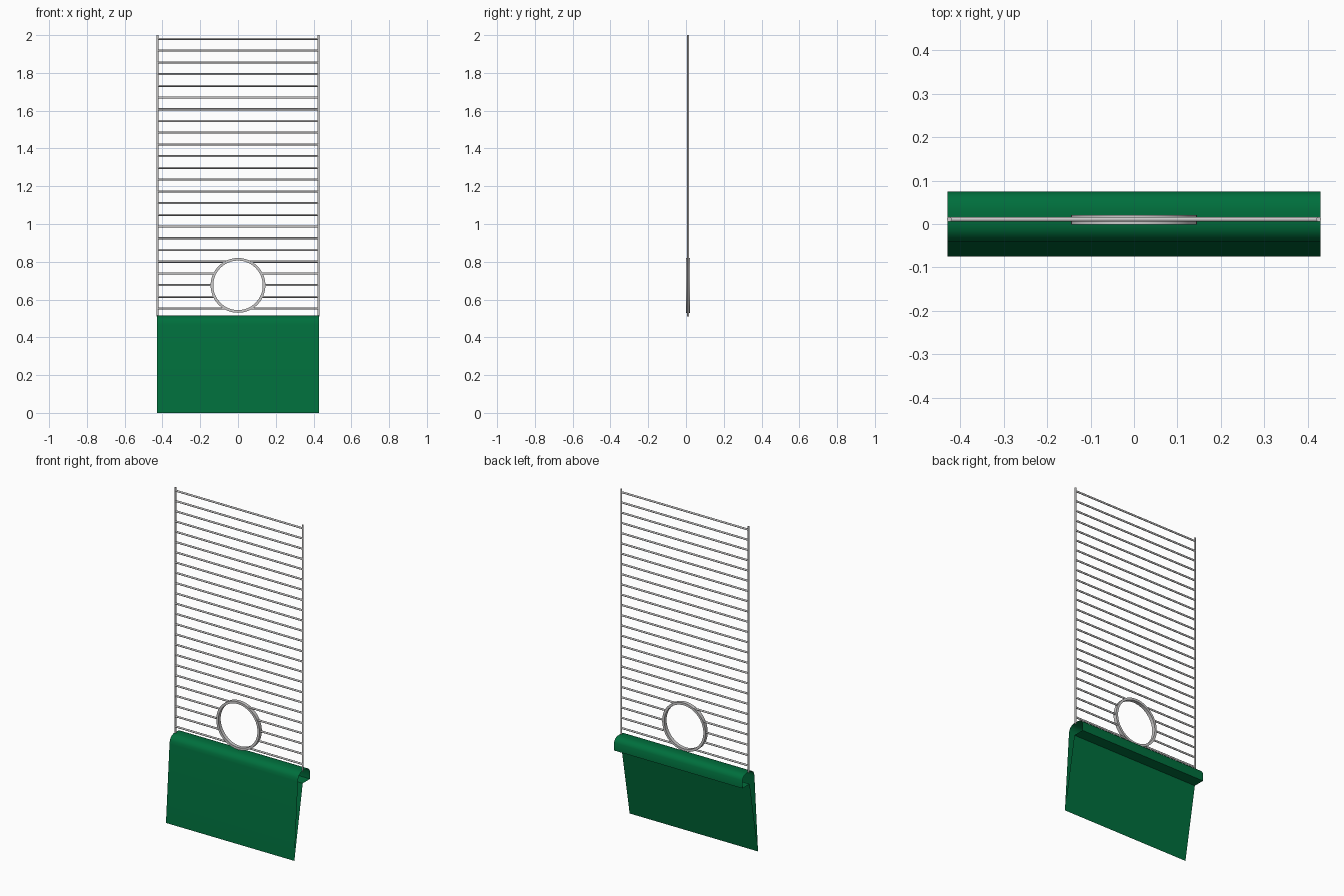
import bpy, bmesh, math
from mathutils import Vector, Matrix

if "Cube" in bpy.data.objects:
    bpy.data.objects.remove(bpy.data.objects["Cube"])


def mat(name, c):
    m = bpy.data.materials.new(name)
    m.diffuse_color = (*c, 1)
    m.use_nodes = True
    m.node_tree.nodes["Principled BSDF"].inputs["Base Color"].default_value = m.diffuse_color
    return m


GREEN = mat("green", (0.0, 0.159, 0.046))
STEEL = mat("steel", (0.6, 0.59, 0.59))


def finish(name, bm, m, angle=35):
    me = bpy.data.meshes.new(name)
    bmesh.ops.recalc_face_normals(bm, faces=bm.faces)
    bm.to_mesh(me)
    bm.free()
    me.materials.append(m)
    ob = bpy.data.objects.new(name, me)
    bpy.context.collection.objects.link(ob)
    bpy.ops.object.select_all(action='DESELECT')
    bpy.context.view_layer.objects.active = ob
    ob.select_set(True)
    bpy.ops.object.shade_smooth_by_angle(angle=math.radians(angle))
    return ob


def rod(bm, a, b, r, n=16):
    a, b = Vector(a), Vector(b)
    d = b - a
    rot = d.to_track_quat('Z', 'Y').to_matrix().to_4x4()
    bmesh.ops.create_cone(bm, cap_ends=True, segments=n, radius1=r, radius2=r,
                          depth=d.length, matrix=Matrix.Translation((a + b) / 2) @ rot)


W, Y = 0.43, 0.011
POLE_X, R_WIRE = W - 0.004, 0.0055
RING_Z, R_OUT, R_IN = 0.675, 0.145, 0.131

# folded wedge base: closed sheet profile (y, z), open at both ends
profile = [(-0.075, 0), (-0.041, 0.465), (-0.038, 0.485), (-0.030, 0.500), (-0.016, 0.510),
           (0.0, 0.515), (0.035, 0.515), (0.052, 0.512), (0.066, 0.503), (0.075, 0.485),
           (0.075, 0.439), (0.005, 0.439)]
bm = bmesh.new()
left = [bm.verts.new((-W, y, z)) for y, z in profile]
right = [bm.verts.new((W, y, z)) for y, z in profile]
for i in range(len(profile)):
    j = (i + 1) % len(profile)
    bm.faces.new((left[i], right[i], right[j], left[j]))
finish("folded_base", bm, GREEN)

# upright side wires
bm = bmesh.new()
for s in (-1, 1):
    rod(bm, (s * POLE_X, Y, 0.51), (s * POLE_X, Y, 2.0), R_WIRE)
finish("side_wires", bm, STEEL)

# horizontal wires, interrupted inside the ring
bm = bmesh.new()
for i in range(24):
    z = 1.98 - i * (1.98 - 0.552) / 23
    dz = abs(z - RING_Z)
    if dz < R_IN:
        gap = math.sqrt(0.138 ** 2 - dz ** 2)
        for s in (-1, 1):
            rod(bm, (s * gap, Y, z), (s * POLE_X, Y, z), R_WIRE)
    else:
        rod(bm, (-POLE_X, Y, z), (POLE_X, Y, z), R_WIRE)
finish("cross_wires", bm, STEEL)

# flat band ring
bm = bmesh.new()
N = 64
loops = []
for k in range(N):
    a = 2 * math.pi * k / N
    loops.append([bm.verts.new((r * math.cos(a), y, RING_Z + r * math.sin(a)))
                  for r, y in ((R_OUT, -0.001), (R_OUT, 0.021), (R_IN, 0.021), (R_IN, -0.001))])
for k in range(N):
    p, q = loops[k], loops[(k + 1) % N]
    for i in range(4):
        j = (i + 1) % 4
        bm.faces.new((p[i], q[i], q[j], p[j]))
finish("ring", bm, STEEL)
